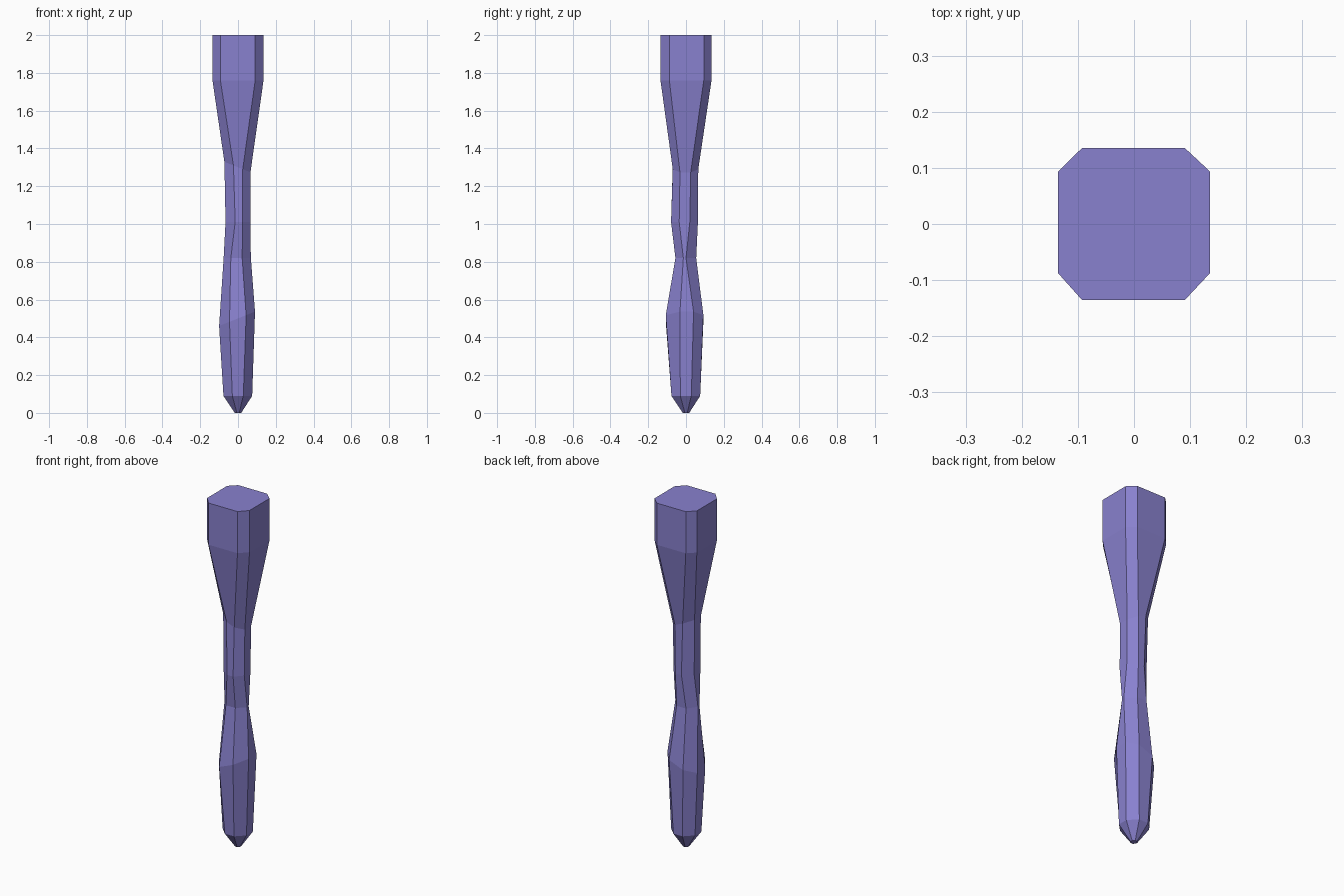
import bpy, bmesh

if "Cube" in bpy.data.objects:
    bpy.data.objects.remove(bpy.data.objects["Cube"])

# Rings: z, tilt along x, tilt along y, x range, y range, front/back flat range, side flat range
rings = [
    (0.00, 0.0, 0.0, (-.017, .017), (-.017, .017), (-.006, .006), (-.006, .006)),
    (0.09, 0.0, 0.0, (-.077, .075), (-.077, .075), (-.030, .028), (-.030, .028)),
    (0.50, 0.4, 0.0, (-.100, .090), (-.107, .092), (-.045, .043), (-.032, .040)),
    (0.82, 0.0, 0.0, (-.076, .068), (-.056, .054), (-.038, .022), (-.014, .000)),
    (1.01, 0.0, 0.0, (-.066, .065), (-.079, .063), (-.015, .024), (-.036, .020)),
    (1.30, -0.4, 0.0, (-.072, .066), (-.070, .065), (-.024, .025), (-.032, .025)),
    (1.76, 0.0, 0.0, (-.135, .135), (-.135, .135), (-.093, .091), (-.088, .094)),
    (2.00, 0.0, 0.0, (-.135, .135), (-.135, .135), (-.093, .091), (-.088, .094)),
]


def ring_points(z, tx, ty, xr, yr, fx, fy):
    flat = [(fx[0], yr[0]), (fx[1], yr[0]), (xr[1], fy[0]), (xr[1], fy[1]),
            (fx[1], yr[1]), (fx[0], yr[1]), (xr[0], fy[1]), (xr[0], fy[0])]
    return [(x, y, z + tx * x + ty * y) for x, y in flat]


# Faceted leg lofted through eight-sided rings
bm = bmesh.new()
loops = [[bm.verts.new(p) for p in ring_points(*r)] for r in rings]
for a, b in zip(loops, loops[1:]):
    for i in range(8):
        j = (i + 1) % 8
        bm.faces.new((a[i], a[j], b[j], b[i]))
bm.faces.new(loops[0][::-1])
bm.faces.new(loops[-1])
bmesh.ops.recalc_face_normals(bm, faces=bm.faces)

mesh = bpy.data.meshes.new("carved_leg")
bm.to_mesh(mesh)
bm.free()
leg = bpy.data.objects.new("carved_leg", mesh)
bpy.context.collection.objects.link(leg)

# Violet finish
mat = bpy.data.materials.new("violet")
mat.diffuse_color = (0.25, 0.22, 0.62, 1)
mat.use_nodes = True
mat.node_tree.nodes["Principled BSDF"].inputs["Base Color"].default_value = mat.diffuse_color
mesh.materials.append(mat)
